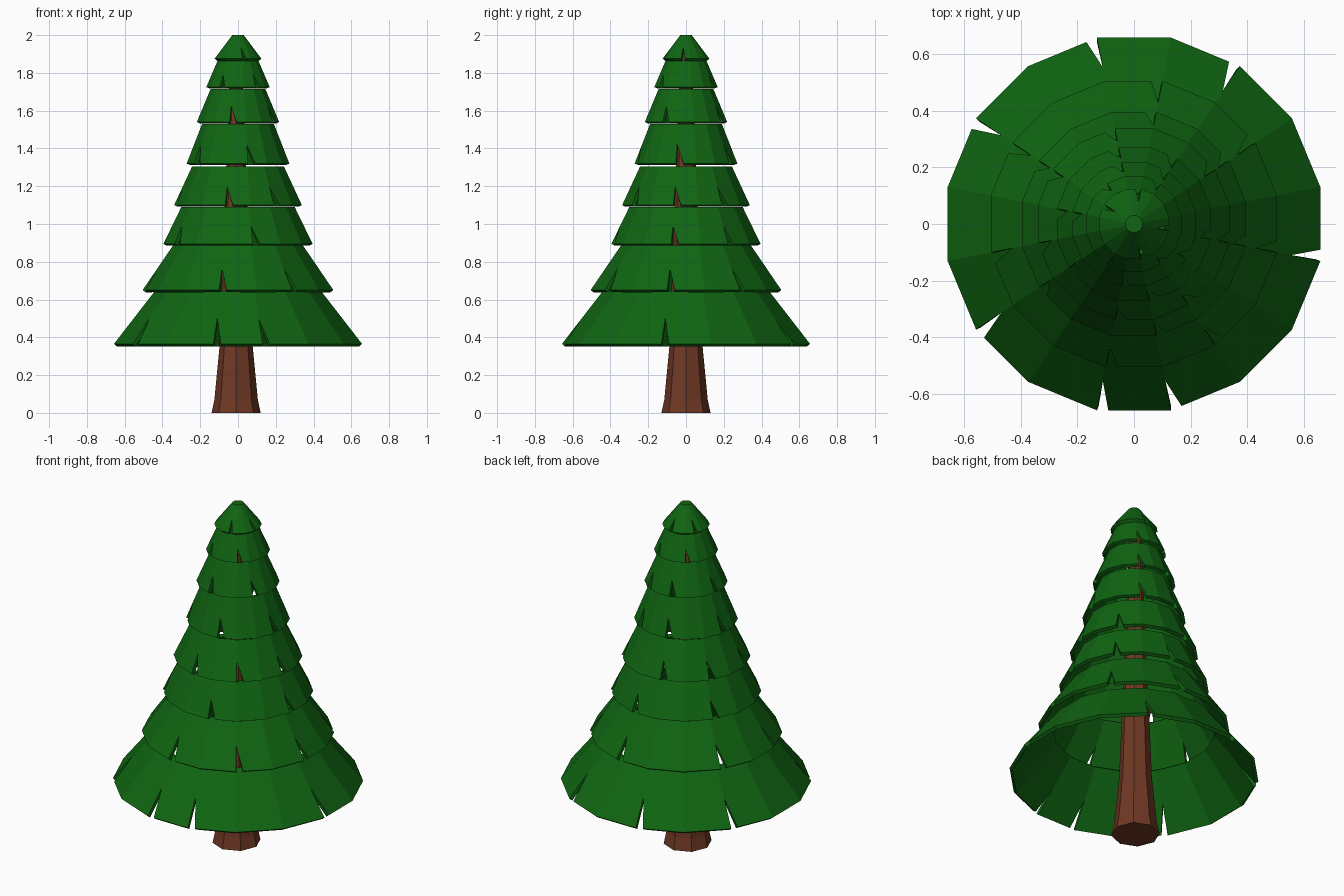
import bpy
import bmesh
from math import cos, sin, pi
from mathutils import Vector

if "Cube" in bpy.data.objects:
    bpy.data.objects.remove(bpy.data.objects["Cube"], do_unlink=True)


def make_material(name, color):
    mat = bpy.data.materials.new(name)
    mat.use_nodes = True
    mat.diffuse_color = color
    mat.node_tree.nodes["Principled BSDF"].inputs["Base Color"].default_value = color
    return mat


def add_object(name, bm, mat):
    bmesh.ops.recalc_face_normals(bm, faces=bm.faces)
    mesh = bpy.data.meshes.new(name)
    bm.to_mesh(mesh)
    bm.free()
    mesh.materials.append(mat)
    obj = bpy.data.objects.new(name, mesh)
    bpy.context.scene.collection.objects.link(obj)
    return obj


def ring(bm, sides, radius, z, turn=0.0, x=0.0):
    angles = [2 * pi * (k + turn) / sides for k in range(sides)]
    return [bm.verts.new((x + radius * cos(a), radius * sin(a), z)) for a in angles]


green = make_material("pine green", (0.005, 0.13, 0.006, 1))
brown = make_material("bark brown", (0.16, 0.04, 0.018, 1))
SIDES = 16


def branch_layer(name, low, high, notches, capped):
    """Conical skirt whose rim is split by wedge notches, given thickness."""
    bm = bmesh.new()
    (r0, z0), (r1, z1) = low, high
    flat = cos(pi / SIDES)
    t = 0.48
    rim = ring(bm, SIDES, r0 / flat, z0, 0.5)
    mid = ring(bm, SIDES, (r0 + (r1 - r0) * t) / flat, z0 + (z1 - z0) * t, 0.5)
    top = ring(bm, SIDES, r1 / flat, z1, 0.5)
    chord = (rim[0].co - rim[1].co).length
    width = min(0.4, 0.04 / chord)
    for k in range(SIDES):
        n = (k + 1) % SIDES
        start = rim[k]
        if k in notches:
            start = bm.verts.new(rim[k].co.lerp(rim[n].co, width))
        bm.faces.new((start, rim[n], mid[n], mid[k]))
        bm.faces.new((mid[k], mid[n], top[n], top[k]))
    if capped:
        bm.faces.new(top)
    obj = add_object(name, bm, green)
    # Make sure the thickness grows inwards
    slope = obj.data.polygons[0]
    if slope.normal.dot(Vector((slope.center.x, slope.center.y, 0))) < 0:
        obj.data.flip_normals()
    shell = obj.modifiers.new("thickness", "SOLIDIFY")
    shell.thickness = 0.02
    shell.offset = -1


# Trunk: flared at the foot, tapering up inside the branches
bm = bmesh.new()
profile = [(0.13, 0), (0.115, 0.07), (0.088, 0.35), (0.03, 1.9)]
rings = [ring(bm, 8, r, z, 0, -0.01) for r, z in profile]
for a, b in zip(rings, rings[1:]):
    for k in range(8):
        n = (k + 1) % 8
        bm.faces.new((a[k], a[n], b[n], b[k]))
bm.faces.new(rings[0])
bm.faces.new(rings[-1])
add_object("trunk", bm, brown)

# Branch layers from the ground up: rim, upper edge, notched corners
layers = [
    ((0.657, 0.365), (0.44, 0.645), (2, 4, 6, 9, 11, 12, 15)),
    ((0.505, 0.65), (0.345, 0.885), (1, 3, 6, 8, 11, 13, 15)),
    ((0.395, 0.895), (0.30, 1.09), (1, 3, 6, 9, 12, 15)),
    ((0.338, 1.10), (0.243, 1.305), (1, 4, 6, 8, 11, 13, 15)),
    ((0.272, 1.32), (0.19, 1.53), (2, 4, 7, 9, 12, 15)),
    ((0.218, 1.54), (0.145, 1.715), (2, 4, 7, 11, 14)),
    ((0.168, 1.725), (0.108, 1.865), (2, 5, 10, 13)),
    ((0.124, 1.875), (0.03, 2.0), (3, 6, 12, 15)),
]
for i, (low, high, notches) in enumerate(layers):
    branch_layer(f"branch_layer_{i + 1}", low, high, notches, i == len(layers) - 1)
